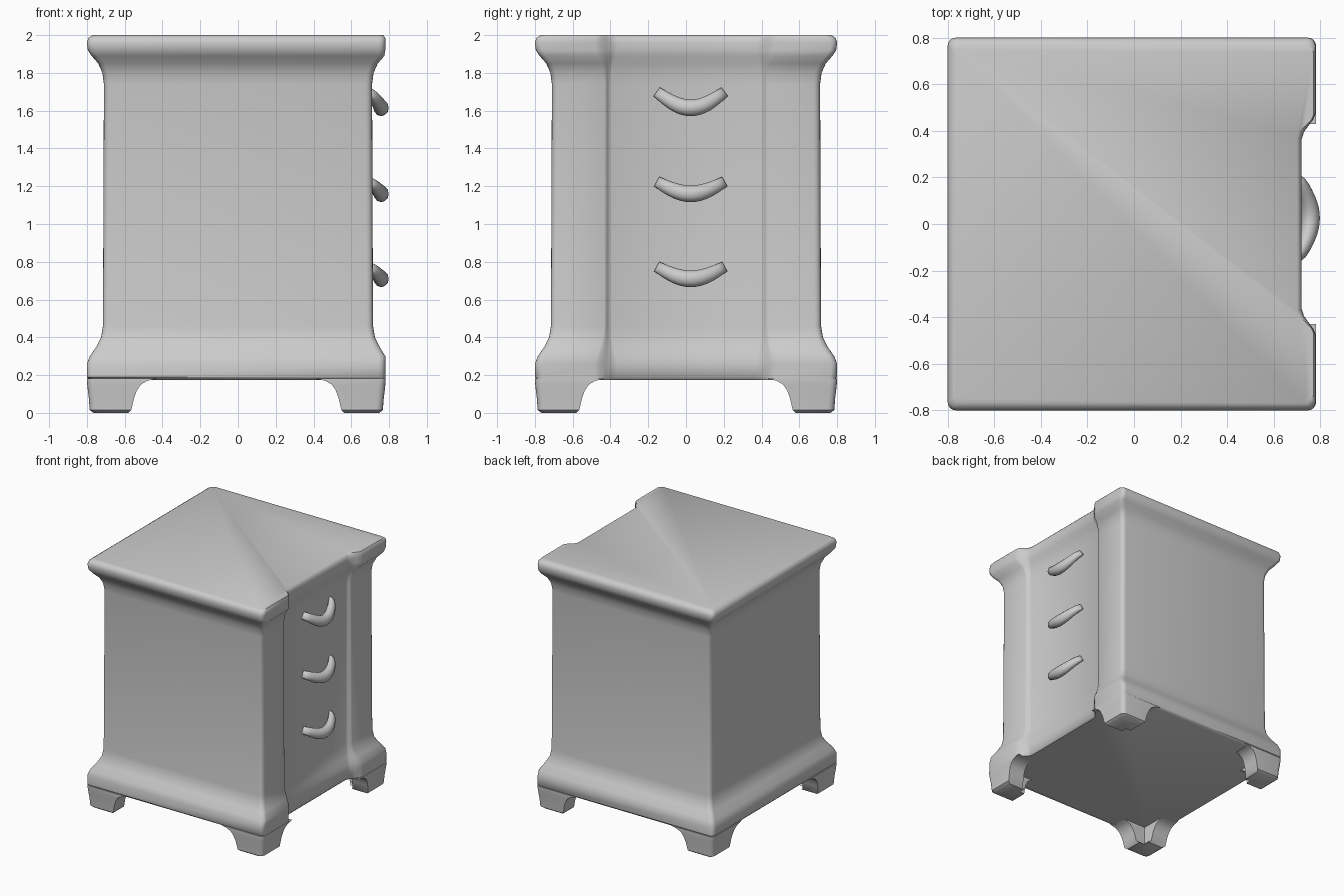
import bpy, bmesh, math

cube = bpy.data.objects.get("Cube")
if cube:
    bpy.data.objects.remove(cube, do_unlink=True)


def loft(name, rings):
    """Skin a stack of matching rings and cap both ends."""
    bm = bmesh.new()
    loops = [[bm.verts.new(p) for p in ring] for ring in rings]
    n = len(loops[0])
    for low, high in zip(loops, loops[1:]):
        for i in range(n):
            j = (i + 1) % n
            bm.faces.new((low[i], low[j], high[j], high[i]))
    bm.faces.new(loops[0][::-1])
    bm.faces.new(loops[-1])
    bmesh.ops.recalc_face_normals(bm, faces=bm.faces)
    mesh = bpy.data.meshes.new(name)
    bm.to_mesh(mesh)
    bm.free()
    obj = bpy.data.objects.new(name, mesh)
    bpy.context.collection.objects.link(obj)
    return obj


def smooth(obj, angle=45):
    bpy.ops.object.select_all(action='DESELECT')
    obj.select_set(True)
    bpy.context.view_layer.objects.active = obj
    bpy.ops.object.shade_smooth_by_angle(angle=math.radians(angle))


def corner(cx, cy, radius, start, steps=5):
    """Quarter arc for a rounded plan corner."""
    arc = []
    for i in range(steps):
        a = math.radians(start + 90 * i / (steps - 1))
        arc.append((cx + radius * math.cos(a), cy + radius * math.sin(a)))
    return arc


def plan(z, half, panel, radius=0.035):
    """Rounded square with a shallow recess along the drawer side."""
    right = min(half, 0.78)
    depth = right - panel
    flare = max(0, half - 0.71)
    # eased step from the corner post into the recessed drawer panel
    step = [(right - depth * t * t * (3 - 2 * t), 0.43 + flare * 0.6 - t * (0.03 + flare))
            for t in (0, 0.25, 0.5, 0.75, 1)]
    c = half - radius
    pts = corner(-c, -c, radius, 180)
    pts += corner(right - radius, -c, radius, 270)
    pts += [(x, -y) for x, y in step]
    pts += step[::-1]
    pts += corner(right - radius, c, radius, 0)
    pts += corner(-c, c, radius, 90)
    return [(x, y, z) for x, y in pts]


# Cabinet: height, half width, drawer panel position
profile = [
    (0.175, 0.785, 0.70), (0.19, 0.80, 0.715), (0.26, 0.80, 0.72),
    (0.30, 0.785, 0.715), (0.35, 0.75, 0.70), (0.40, 0.725, 0.69),
    (0.46, 0.715, 0.685), (1.74, 0.71, 0.685), (1.80, 0.718, 0.69),
    (1.85, 0.74, 0.70), (1.89, 0.775, 0.715), (1.92, 0.795, 0.72),
    (1.96, 0.80, 0.72), (1.985, 0.792, 0.715), (2.0, 0.77, 0.70),
]
cabinet = loft("cabinet", [plan(*row) for row in profile])
smooth(cabinet)

# Bracket feet: height, outer edge, inner edge
foot_profile = [
    (0.0, 0.765, 0.58), (0.015, 0.785, 0.565), (0.08, 0.79, 0.55),
    (0.12, 0.795, 0.535), (0.15, 0.798, 0.515), (0.17, 0.80, 0.48),
    (0.182, 0.80, 0.43),
]
for side_x, x_name in ((-1, "right"), (1, "left")):
    for side_y, y_name in ((-1, "front"), (1, "back")):
        rings = []
        for z, outer, inner in foot_profile:
            web = outer - 0.14
            ell = [(inner, outer), (inner, web), (web, web), (web, inner),
                   (outer, inner)] + corner(outer - 0.035, outer - 0.035, 0.035, 0)
            shift = 0.018 if side_x > 0 else 0
            rings.append([(side_x * x - shift, side_y * y, z) for x, y in ell])
        smooth(loft(f"{y_name}_{x_name}_foot", rings))

# Drooping drawer pulls
for label, z, sag in (("top", 1.70, 0.085), ("middle", 1.225, 0.065), ("bottom", 0.775, 0.065)):
    rings = []
    steps, sides = 16, 12
    for i in range(steps + 1):
        t = -1 + 2 * i / steps
        bow = math.cos(t * math.pi / 2)
        r = 0.026 + 0.014 * bow
        centre = (0.69 + 0.068 * bow ** 0.7, 0.025 + 0.18 * t, z - sag * bow)
        # the cross-section turns to follow the droop
        tilt = math.atan2(sag * math.pi / 2 * math.sin(t * math.pi / 2), 0.18)
        ring = []
        for k in range(sides):
            a = math.tau * k / sides
            u, v = r * math.cos(a), r * 1.1 * math.sin(a)
            ring.append((centre[0] + u, centre[1] - v * math.sin(tilt),
                         centre[2] + v * math.cos(tilt)))
        rings.append(ring)
    smooth(loft(f"{label}_drawer_handle", rings), 60)
